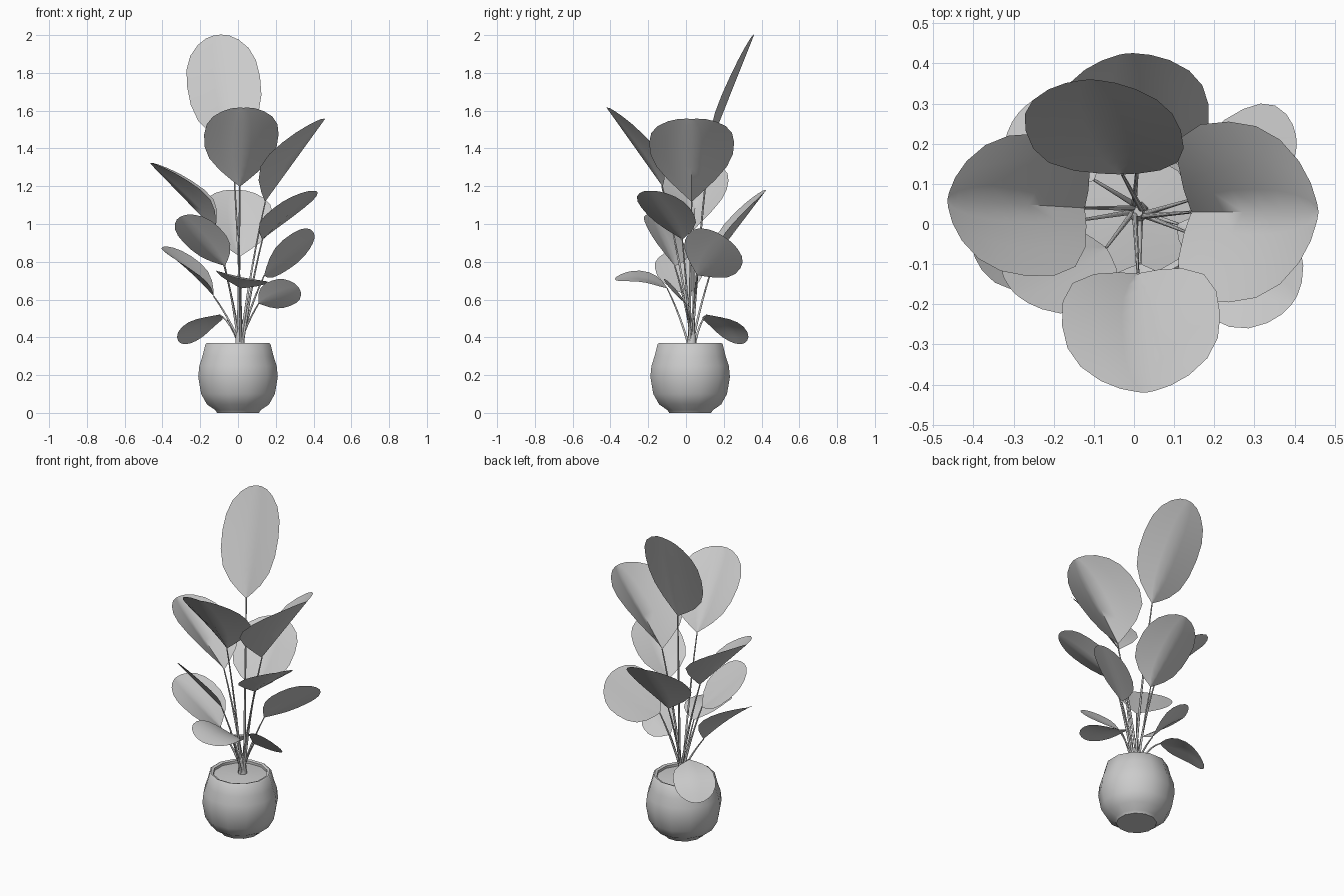
import bpy, math
from mathutils import Vector, Matrix

if "Cube" in bpy.data.objects:
    bpy.data.objects.remove(bpy.data.objects["Cube"])

ROOT = Vector((0.01, 0.03, 0.34))
UP = Vector((0, 0, 1))
# half width along the leaf, as (position, fraction of full half width)
OUTLINE = [(0, .03), (.05, .25), (.13, .55), (.25, .83), (.4, .97), (.57, 1),
           (.72, .95), (.84, .80), (.93, .56), (.98, .32), (1, .10)]


def mesh_object(name, verts, faces):
    me = bpy.data.meshes.new(name)
    me.from_pydata(verts, [], faces)
    me.update()
    ob = bpy.data.objects.new(name, me)
    bpy.context.collection.objects.link(ob)
    return ob


def smooth(ob, angle=60):
    bpy.ops.object.select_all(action='DESELECT')
    ob.select_set(True)
    bpy.context.view_layer.objects.active = ob
    bpy.ops.object.shade_smooth_by_angle(angle=math.radians(angle))


def lathe(name, profile, sides, center):
    verts, faces = [], []
    for r, z in profile:
        for i in range(sides):
            a = 2 * math.pi * (i + 0.5) / sides
            verts.append((center[0] + r * math.cos(a), center[1] + r * math.sin(a), z))
    for k in range(len(profile) - 1):
        for i in range(sides):
            j = (i + 1) % sides
            faces.append((k * sides + i, k * sides + j, (k + 1) * sides + j, (k + 1) * sides + i))
    faces.append(tuple(reversed(range(sides))))
    n = (len(profile) - 1) * sides
    faces.append(tuple(range(n, n + sides)))
    ob = mesh_object(name, verts, faces)
    smooth(ob, 45)
    return ob


def leaf(name, base, tip, width, cup, roll, bow):
    base, tip = Vector(base), Vector(tip)
    axis = (tip - base).normalized()
    side = Matrix.Rotation(math.radians(roll), 3, axis) @ axis.cross(UP).normalized()
    normal = side.cross(axis)
    cols = [-1, -.6, -.25, 0, .25, .6, 1]
    verts, faces = [], []
    for t, h in OUTLINE:
        mid = base.lerp(tip, t) + normal * bow * math.sin(math.pi * t)
        for c in cols:
            w = c * h * width / 2
            verts.append(mid + side * w + normal * cup * abs(w) * (1 - 0.75 * t))
    n = len(cols)
    for r in range(len(OUTLINE) - 1):
        for c in range(n - 1):
            a = r * n + c
            faces.append((a, a + 1, a + n + 1, a + n))
    smooth(mesh_object(name, verts, faces))


def stalk(name, base, index):
    # stalk rises from the pot and bends outward to the leaf
    a = 2.4 * index
    p0 = ROOT + Vector((math.cos(a), math.sin(a), 0)) * 0.012
    p2 = Vector(base)
    p1 = p0.lerp(p2, 0.4)
    p1.z = p0.z + (p2.z - p0.z) * (0.55 if p2.z > 0.56 else 0.8)
    cu = bpy.data.curves.new(name, 'CURVE')
    cu.dimensions = '3D'
    cu.bevel_depth = 0.007
    cu.bevel_resolution = 1
    sp = cu.splines.new('POLY')
    sp.points.add(6)
    for i, p in enumerate(sp.points):
        u = i / 6
        co = p0 * (1 - u) ** 2 + p1 * 2 * u * (1 - u) + p2 * u * u
        p.co = (*co, 1)
        p.radius = 1.1 - 0.6 * u
    ob = bpy.data.objects.new(name, cu)
    bpy.context.collection.objects.link(ob)


# pot with rim, and soil inside it
lathe("pot", [(.115, 0), (.125, .015), (.17, .045), (.202, .10), (.218, .19), (.212, .25),
              (.195, .30), (.178, .365), (.17, .37), (.155, .365), (.155, .34)], 12, (0, .022))
lathe("soil", [(.158, .345), (.155, .35), (.05, .36)], 12, (0, .022))
# short stem bundle at the centre
lathe("stem", [(.028, .34), (.024, .40), (.012, .46)], 8, (.01, .03))

# base, tip, width, cup, roll, bow
LEAVES = [
    ((-.03, .125, 1.41), (-.11, .36, 2.00), .39, .25, -20, 0),
    ((.01, -.125, 1.20), (.03, -.42, 1.615), .395, .58, 0, 0),
    ((.145, .03, 1.12), (.46, .03, 1.555), .45, .85, 0, 0),
    ((-.125, .04, .97), (-.465, .06, 1.32), .355, .85, 0, 0),
    ((.01, .16, .83), (-.02, .425, 1.18), .38, .40, 0, 0),
    ((.13, -.02, .92), (.40, -.19, 1.175), .30, .30, 0, 0),
    ((-.07, -.06, .78), (-.30, -.17, 1.04), .28, .25, 25, 0),
    ((.14, .06, .73), (.405, .205, .93), .33, .20, -42, 0),
    ((-.13, .01, .62), (-.405, -.04, .87), .28, .50, -18, .01),
    ((.11, 0, .58), (.32, -.09, .665), .20, .15, -45, 0),
    ((.015, -.10, .66), (.01, -.375, .71), .28, .10, -12, .03),
    ((-.10, .11, .52), (-.28, .285, .365), .24, -.10, 0, .035),
]
for i, data in enumerate(LEAVES):
    leaf(f"leaf_{i + 1}", *data)
    stalk(f"stalk_{i + 1}", data[0], i)
